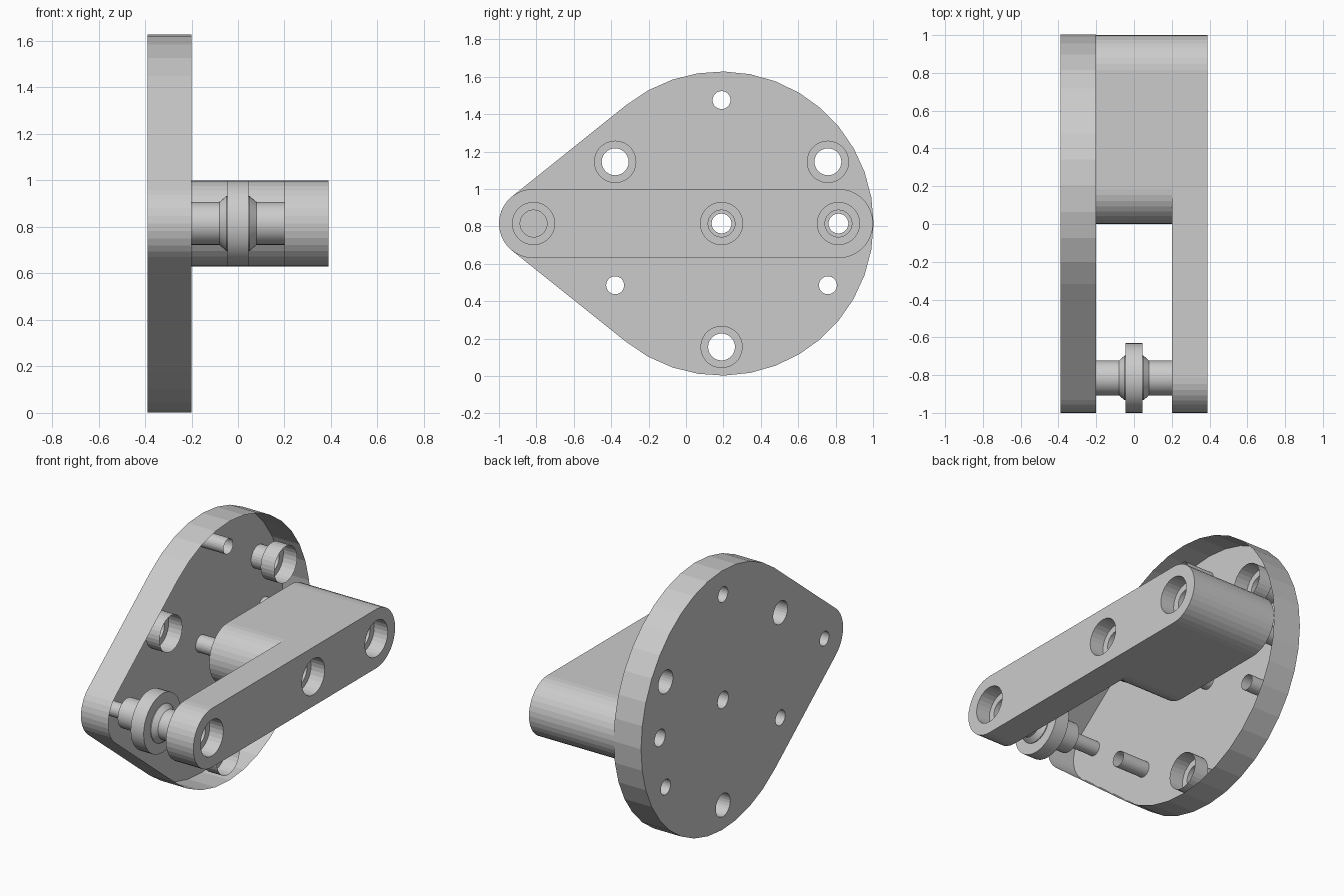
import bpy, bmesh
from math import sin, cos, pi, acos, radians

cube = bpy.data.objects.get("Cube")
if cube:
    bpy.data.objects.remove(cube, do_unlink=True)

grey = bpy.data.materials.new("light_grey")
grey.use_nodes = True
colour = (0.6, 0.6, 0.6, 1)
grey.diffuse_color = colour
grey.node_tree.nodes["Principled BSDF"].inputs["Base Color"].default_value = colour

MID = 0.815                  # height of the main axis
OUT, STEP, IN = 0.39, 0.295, 0.2   # distances from the centre plane in x
ROUND = 0.185                # end radius of the arm and the plate nose
BORE, WIDE, NARROW, PIN = 0.072, 0.113, 0.053, 0.048


def arc(y, z, r, a0, a1, n):
    """Points in the y-z plane from angle a0 to a1, both included."""
    return [(y + r * cos(a0 + (a1 - a0) * i / n),
             z + r * sin(a0 + (a1 - a0) * i / n)) for i in range(n + 1)]


def circle(y, z, r, n=28):
    return arc(y, z, r, 0, 2 * pi, n)[:-1]


def stadium(y0, y1):
    return (arc(y1, MID, ROUND, -pi / 2, pi / 2, 18)
            + arc(y0, MID, ROUND, pi / 2, 3 * pi / 2, 18))


def wall(bm, loop, x0, x1):
    a = [bm.verts.new((x0, y, z)) for y, z in loop]
    b = [bm.verts.new((x1, y, z)) for y, z in loop]
    for i in range(len(loop)):
        j = (i + 1) % len(loop)
        bm.faces.new((a[i], a[j], b[j], b[i]))


def sheet(bm, x, loops, side):
    """Flat face across x with the first loop as outline, the rest as holes."""
    edges = []
    for loop in loops:
        vs = [bm.verts.new((x, y, z)) for y, z in loop]
        edges += [bm.edges.new((vs[i - 1], vs[i])) for i in range(len(vs))]
    made = bmesh.ops.triangle_fill(bm, edges=edges, use_beauty=True,
                                   use_dissolve=False, normal=(side, 0, 0))
    for f in made["geom"]:
        if isinstance(f, bmesh.types.BMFace):
            f.normal_update()
            if f.normal.x * side < 0:
                f.normal_flip()


def revolve(bm, y, z, profile, n=28):
    """Turned surface about an x axis; profile holds (x, radius) pairs."""
    rings = [[bm.verts.new((x, p, q)) for p, q in circle(y, z, r, n)]
             for x, r in profile]
    for a, b in zip(rings, rings[1:]):
        for i in range(n):
            bm.faces.new((a[i - 1], a[i], b[i], b[i - 1]))


def finish(bm, name, smooth=False):
    bmesh.ops.remove_doubles(bm, verts=bm.verts, dist=0.0002)
    bmesh.ops.recalc_face_normals(bm, faces=bm.faces)
    mesh = bpy.data.meshes.new(name)
    bm.to_mesh(mesh)
    bm.free()
    mesh.materials.append(grey)
    obj = bpy.data.objects.new(name, mesh)
    bpy.context.collection.objects.link(obj)
    if smooth:
        bpy.ops.object.select_all(action='DESELECT')
        obj.select_set(True)
        bpy.context.view_layer.objects.active = obj
        bpy.ops.object.shade_smooth_by_angle(angle=radians(25))


# Teardrop side plate: an open tray with the hole walls standing in it
DISC_Y, DISC_R = 0.19, 0.813
NOSE = -MID
lean = pi - acos((DISC_R - ROUND) / (DISC_Y - NOSE))
teardrop = (arc(DISC_Y, MID, DISC_R, -lean, lean, 26)
            + arc(NOSE, MID, ROUND, lean, 2 * pi - lean, 10))
large = [(DISC_Y + 0.66 * cos(a) * 0.995 * 1.0, MID + 0.66 * sin(a))
         for a in (pi / 6, 5 * pi / 6, 3 * pi / 2)]
small = [(DISC_Y + 0.66 * cos(a) * 0.995, MID + 0.66 * sin(a))
         for a in (pi / 2, 7 * pi / 6, 11 * pi / 6)]
axles = [DISC_Y, -NOSE]

bm = bmesh.new()
wall(bm, teardrop, -OUT, -IN)
sheet(bm, -OUT, [teardrop]
      + [circle(y, z, BORE) for y, z in large]
      + [circle(y, z, PIN) for y, z in small]
      + [circle(y, MID, NARROW) for y in axles]
      + [circle(NOSE, MID, 0.045)], -1)
for y, z in large:
    revolve(bm, y, z, [(-OUT, BORE), (-STEP, BORE), (-STEP, WIDE), (-IN, WIDE)])
for y, z in small:
    revolve(bm, y, z, [(-OUT, PIN), (-IN, PIN)])
finish(bm, "side_plate")

# Long arm with three counterbored holes
arm = stadium(NOSE, -NOSE)
bm = bmesh.new()
wall(bm, arm, IN, OUT)
centres = [NOSE] + axles
sheet(bm, OUT, [arm] + [circle(y, MID, WIDE) for y in centres], 1)
sheet(bm, IN, [arm] + [circle(y, MID, BORE) for y in centres], -1)
for y in centres:
    revolve(bm, y, MID, [(OUT, WIDE), (STEP, WIDE), (STEP, BORE), (IN, BORE)])
finish(bm, "arm")

# Spacer block between arm and plate, with bores running on to the plate
block = stadium(ROUND, -NOSE)
bm = bmesh.new()
wall(bm, block, -IN, IN)
sheet(bm, -IN, [block] + [circle(y, MID, NARROW) for y in axles], -1)
for y in axles:
    revolve(bm, y, MID, [(IN, BORE), (-IN, BORE), (-IN, NARROW), (-OUT, NARROW)])
finish(bm, "spacer_block")

# Roller on its stepped spindle, with a thin pin reaching the plate
half = [(IN, 0.092), (0.08, 0.092), (0.05, 0.118), (0.045, 0.118), (0.045, ROUND)]
bm = bmesh.new()
revolve(bm, NOSE, MID,
        [(-OUT, 0.045), (-IN, 0.045)] + [(-x, r) for x, r in half]
        + half[::-1] + [(IN, 0)], 36)
finish(bm, "roller", smooth=True)
